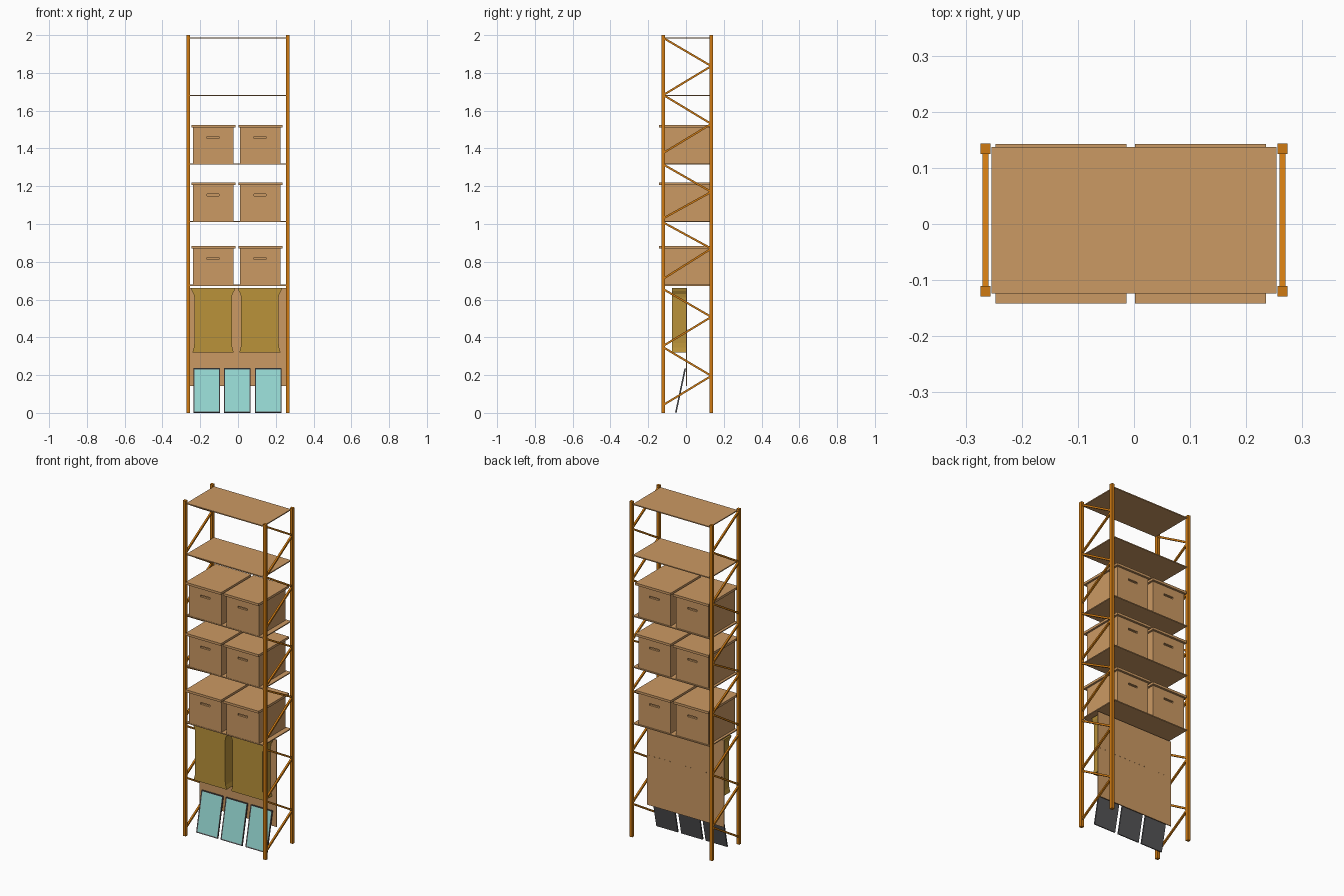
import bpy, bmesh, math
from mathutils import Vector, Matrix

if "Cube" in bpy.data.objects:
    bpy.data.objects.remove(bpy.data.objects["Cube"])


def material(name, rgb):
    m = bpy.data.materials.new(name)
    m.diffuse_color = (*rgb, 1)
    m.use_nodes = True
    m.node_tree.nodes["Principled BSDF"].inputs["Base Color"].default_value = m.diffuse_color
    return m


CARD = material("cardboard_tan", (0.60, 0.32, 0.125))
ORANGE = material("orange_paint", (0.62, 0.195, 0.006))
GOLD = material("mustard_gold", (0.49, 0.29, 0.042))
TEAL = material("pale_teal", (0.30, 0.68, 0.64))
GREY = material("dark_grey", (0.09, 0.09, 0.095))


def finish(name, bm, mat):
    bmesh.ops.recalc_face_normals(bm, faces=bm.faces)
    me = bpy.data.meshes.new(name)
    bm.to_mesh(me)
    bm.free()
    ob = bpy.data.objects.new(name, me)
    bpy.context.collection.objects.link(ob)
    if mat:
        me.materials.append(mat)
    return ob


def add_box(bm, x0, x1, y0, y1, z0, z1):
    mat = Matrix.Translation(((x0 + x1) / 2, (y0 + y1) / 2, (z0 + z1) / 2)) \
        @ Matrix.Diagonal((x1 - x0, y1 - y0, z1 - z0, 1))
    bmesh.ops.create_cube(bm, size=1, matrix=mat)


def box(name, mat, *dims):
    bm = bmesh.new()
    add_box(bm, *dims)
    return finish(name, bm, mat)


# Corner posts
PX, FRONT, BACK = 0.2645, -0.120, 0.134
for sx in (-1, 1):
    for y, label in ((FRONT, "front"), (BACK, "back")):
        h = 0.0092
        box(f"{label}_post", ORANGE, sx * PX - h, sx * PX + h, y - h, y + h, 0, 2)

# Zigzag side braces: heights alternate front, back, front ...
RUNS = ((1.985, 1.836, 1.683, 1.53, 1.376), (1.315, 1.17, 1.03),
        (1.008, 0.87, 0.71), (0.655, 0.508, 0.355), (0.347, 0.196, 0.042))
for sx in (-1, 1):
    bm = bmesh.new()
    for run in RUNS:
        for i in range(len(run) - 1):
            ys = (FRONT, BACK) if i % 2 == 0 else (BACK, FRONT)
            a, b = Vector((sx * PX, ys[0], run[i])), Vector((sx * PX, ys[1], run[i + 1]))
            d = b - a
            rot = Matrix.Rotation(math.atan2(d.z, d.y), 4, 'X')
            bmesh.ops.create_cube(bm, size=1, matrix=Matrix.Translation((a + b) / 2) @ rot
                                  @ Matrix.Diagonal((0.0105, d.length, 0.0105, 1)))
    finish("side_braces", bm, ORANGE)

# Shelves
for z in (1.987, 1.683, 1.320, 1.016, 0.679):
    box("shelf", CARD, -0.254, 0.254, -0.124, 0.137, z - 0.006, z)

# Lidded storage boxes with recessed hand slots at both ends
for z in (1.320, 1.016, 0.679):
    for cx in (-0.130, 0.1185):
        bx = cx - 0.0015
        body = box("box_body", CARD, bx - 0.107, bx + 0.107, -0.122, 0.130, z, z + 0.193)
        bm = bmesh.new()
        for y in (-0.122, 0.130):
            add_box(bm, bx - 0.032, bx + 0.032, y - 0.012, y + 0.012, z + 0.132, z + 0.143)
        cutter = finish("slot_cutter", bm, None)
        cutter.hide_render = True
        cutter.display_type = 'WIRE'
        mod = body.modifiers.new("hand_slots", 'BOOLEAN')
        mod.operation = 'DIFFERENCE'
        mod.object = cutter
        mod.solver = 'EXACT'
        box("box_lid", CARD, cx - 0.117, cx + 0.117, -0.142, 0.143, z + 0.190, z + 0.204)

# Hanging back board with a row of small pegs
box("back_board", CARD, -0.254, 0.254, 0.0, 0.005, 0.143, 0.662)
bm = bmesh.new()
for i in range(15):
    x = -0.238 + i * 0.034
    add_box(bm, x - 0.002, x + 0.002, 0.004, 0.007, 0.438, 0.442)
finish("board_pegs", bm, CARD)

# Mustard hanging bins: waisted outline, extruded in depth
HALF = ((0.117, 0.660), (0.112, 0.645), (0.103, 0.630), (0.099, 0.610),
        (0.099, 0.370), (0.102, 0.345), (0.109, 0.320))
for cx in (-0.132, 0.116):
    bm = bmesh.new()
    outline = [(x, z) for x, z in HALF] + [(-x, z) for x, z in reversed(HALF)]
    face = bm.faces.new([bm.verts.new((cx + x, -0.074, z)) for x, z in outline])
    ext = bmesh.ops.extrude_face_region(bm, geom=[face])
    bmesh.ops.translate(bm, vec=(0, 0.074, 0),
                        verts=[v for v in ext["geom"] if isinstance(v, bmesh.types.BMVert)])
    finish("hanging_bin", bm, GOLD)

# Leaning framed panels: dark frame and back, inset teal front
TILT = math.atan2(0.050, 0.235)
for cx in (-0.165, -0.004, 0.160):
    bm = bmesh.new()
    add_box(bm, -0.071, 0.071, -0.004, 0.004, 0, 0.240)
    front = [f for f in bm.faces if f.normal.y < -0.5]
    bmesh.ops.inset_region(bm, faces=front, thickness=0.009)
    bmesh.ops.translate(bm, vec=(0, 0.002, 0), verts=front[0].verts)
    front[0].material_index = 1
    panel = finish("leaning_panel", bm, GREY)
    panel.data.materials.append(TEAL)
    panel.location = (cx, -0.054, 0.001)
    panel.rotation_euler.x = -TILT
